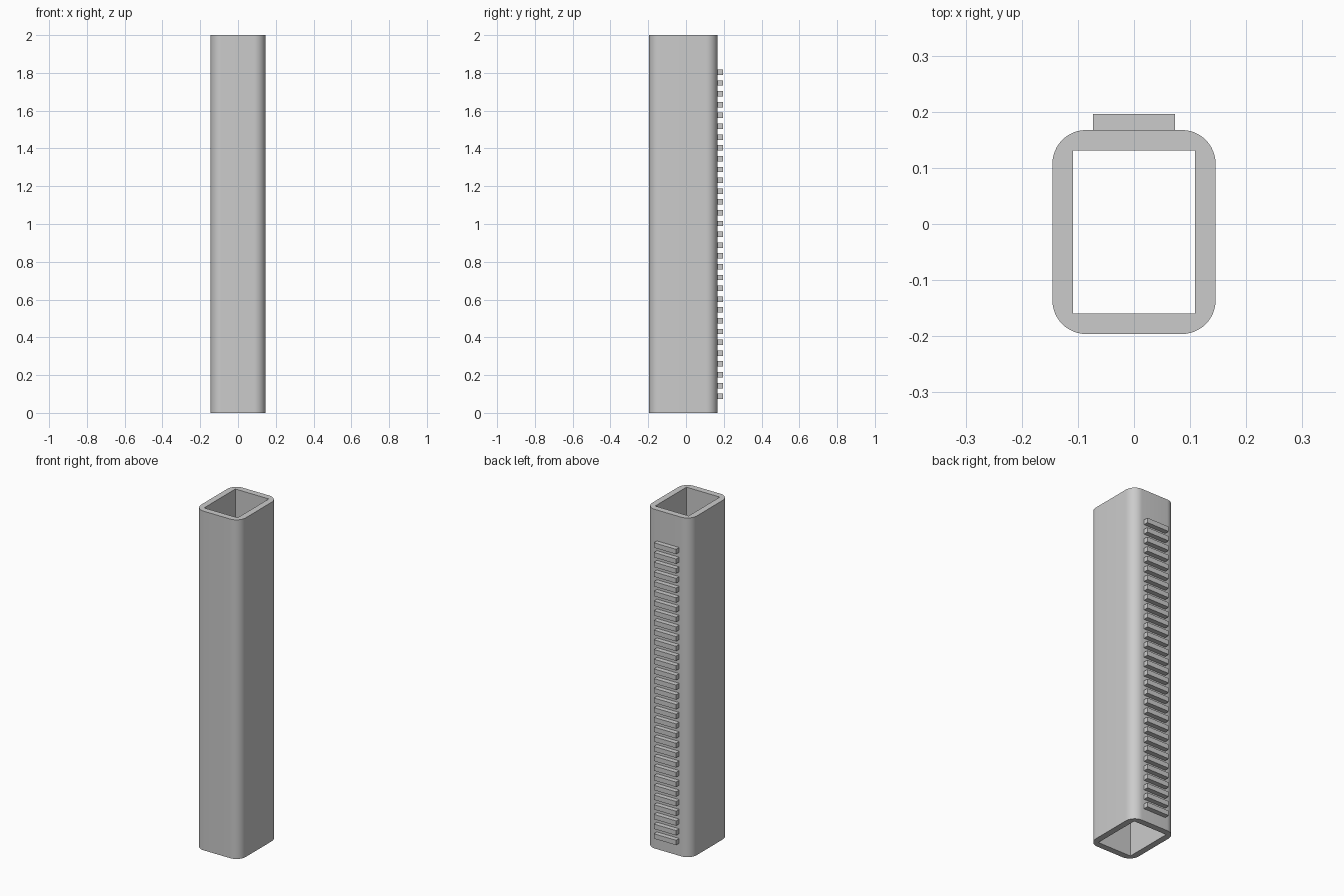
import bpy, bmesh, math
from mathutils import Matrix, Vector

cube = bpy.data.objects.get("Cube")
if cube:
    bpy.data.objects.remove(cube, do_unlink=True)

UNIT = 0.0727          # wall proportions: outside 4 x 5, inside 3 x 4
LENGTH = 2.0
CENTER_Y = -0.0143
RADIUS = 0.06
BACK_Y = CENTER_Y + 2.5 * UNIT
TOOTH = 0.0286
TOOTH_COUNT = 31

grey = bpy.data.materials.new("plain grey")
grey.use_nodes = True
grey.diffuse_color = (0.6, 0.6, 0.6, 1)
grey.node_tree.nodes["Principled BSDF"].inputs["Base Color"].default_value = (0.6, 0.6, 0.6, 1)


def finish(name, bm):
    bmesh.ops.recalc_face_normals(bm, faces=bm.faces)
    mesh = bpy.data.meshes.new(name)
    bm.to_mesh(mesh)
    bm.free()
    mesh.materials.append(grey)
    obj = bpy.data.objects.new(name, mesh)
    bpy.context.collection.objects.link(obj)
    return obj


def corner_loop(half_x, half_y, radius, steps):
    """Same number of points for round and square corners, as (x, y)."""
    points = []
    for corner, (sx, sy) in enumerate([(1, 1), (-1, 1), (-1, -1), (1, -1)]):
        for i in range(steps + 1):
            a = math.pi / 2 * (corner + i / steps)
            points.append((sx * (half_x - radius) + radius * math.cos(a),
                           CENTER_Y + sy * (half_y - radius) + radius * math.sin(a)))
    return points


# Hollow rounded tube with a square-cornered bore
STEPS = 12
bm = bmesh.new()
outer = corner_loop(2 * UNIT, 2.5 * UNIT, RADIUS, STEPS)
inner = corner_loop(1.5 * UNIT, 2 * UNIT, 0, 1)[::2]
rings = {}
for name, loop in (("outer", outer), ("inner", inner)):
    for z in (0, LENGTH):
        rings[name, z] = [bm.verts.new((x, y, z)) for x, y in loop]
    low, high = rings[name, 0], rings[name, LENGTH]
    for i in range(len(loop)):
        j = (i + 1) % len(loop)
        bm.faces.new((low[i], low[j], high[j], high[i]))

# End rims: a fan at each corner and a strip along each wall
for z in (0, LENGTH):
    out, bore = rings["outer", z], rings["inner", z]
    for c in range(4):
        first = c * (STEPS + 1)
        for i in range(first, first + STEPS):
            bm.faces.new((out[i], out[i + 1], bore[c]))
        last = first + STEPS
        bm.faces.new((out[last], out[(last + 1) % len(out)], bore[(c + 1) % 4], bore[c]))

tube = finish("square_tube", bm)
bpy.context.view_layer.objects.active = tube
tube.select_set(True)
bpy.ops.object.shade_smooth_by_angle(angle=math.radians(30))

# Rack of teeth along the back
bm = bmesh.new()
for i in range(TOOTH_COUNT):
    z = 0.0875 + i * 2 * TOOTH
    move = Matrix.Translation(Vector((0, BACK_Y + TOOTH / 2, z)))
    size = Matrix.Diagonal((2 * UNIT, TOOTH, TOOTH, 1))
    bmesh.ops.create_cube(bm, size=1, matrix=move @ size)
finish("rack_teeth", bm)
